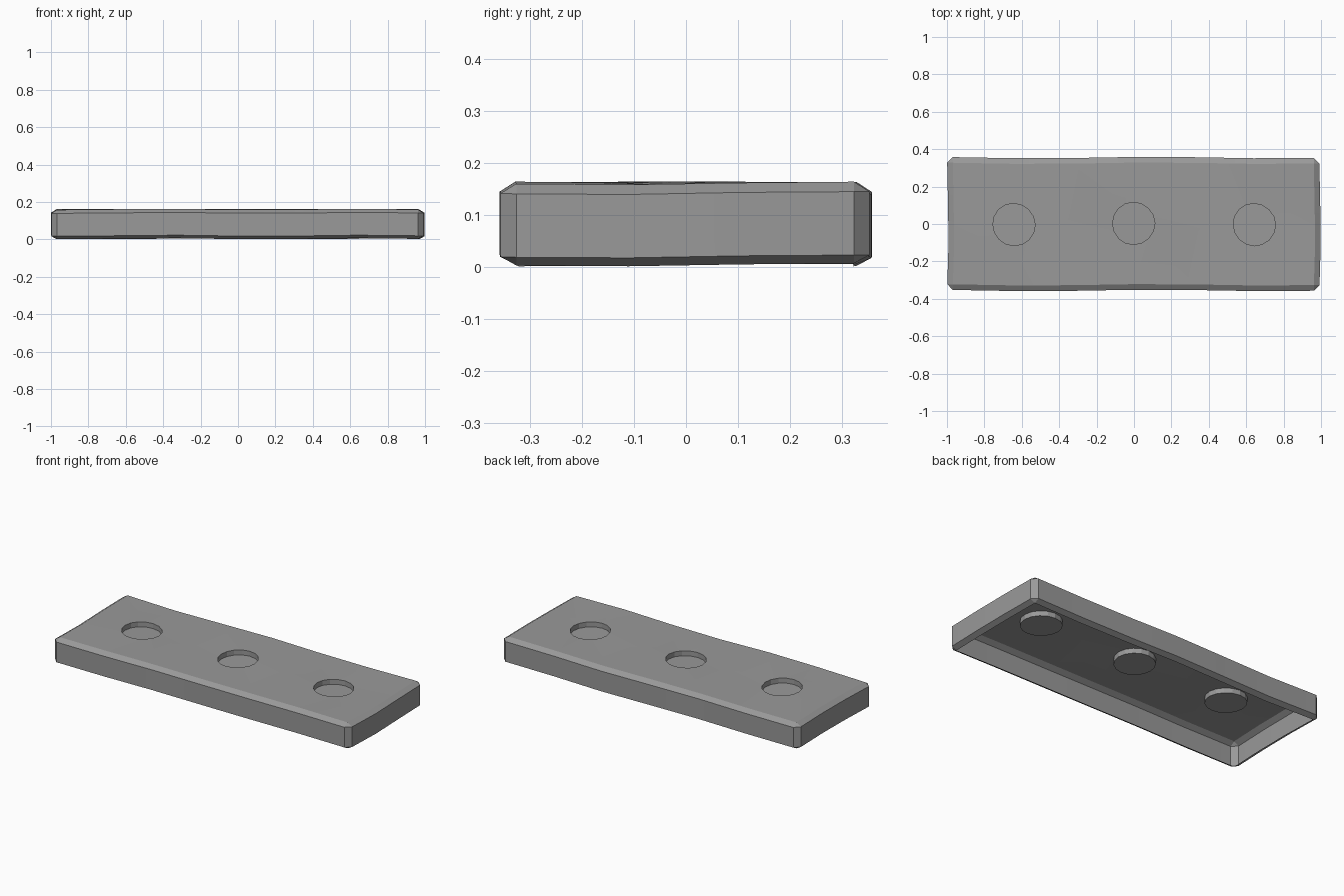
import bpy
import bmesh
from math import cos, sin, pi
from mathutils import Vector

old = bpy.data.objects.get("Cube")
if old:
    bpy.data.objects.remove(old, do_unlink=True)

HALF_X, HALF_Y = 0.995, 0.355
BEVEL = 0.03
HOLE_RADIUS, HOLE_DEPTH, HOLE_SIDES = 0.113, 0.03, 16


def outline(inset):
    """Rectangle with cut corners, its sides split into short spans."""
    x, y = HALF_X - inset, HALF_Y - inset
    cx, cy = HALF_X - BEVEL, HALF_Y - BEVEL
    corners = [(-cx, -y), (cx, -y), (x, -cy), (x, cy),
               (cx, y), (-cx, y), (-x, cy), (-x, -cy)]
    if inset:
        corners = [(-x, -y), (x, -y), (x, -y), (x, y),
                   (x, y), (-x, y), (-x, y), (-x, -y)]
    spans = [6, 1, 3, 1] * 2
    points = []
    for i, n in enumerate(spans):
        a, b = Vector(corners[i]), Vector(corners[(i + 1) % len(corners)])
        points += [a.lerp(b, k / n) for k in range(n)]
    return points


def loop_edges(bm, verts):
    pairs = zip(verts, verts[1:] + verts[:1])
    return [bm.edges.get(p) or bm.edges.new(p) for p in pairs]


def wobble(co):
    """Slight hand-worn unevenness."""
    return Vector((0.004 * sin(9 * co.y + 2),
                   0.004 * sin(5 * co.x + 1),
                   0.003 * sin(6 * co.x + 7 * co.y)))


bm = bmesh.new()

# Bevelled walls, open underneath
rings = []
for inset, z in [(BEVEL, 0.004), (0, 0.02), (0, 0.142), (BEVEL, 0.161)]:
    rings.append([bm.verts.new((p.x, p.y, z)) for p in outline(inset)])
for low, high in zip(rings, rings[1:]):
    count = len(low)
    for i in range(count):
        j = (i + 1) % count
        bm.faces.new((low[i], low[j], high[j], high[i]))
bmesh.ops.remove_doubles(bm, verts=rings[0] + rings[-1], dist=0.0001)
top_edges = [e for e in bm.edges if all(v.co.z > 0.16 for v in e.verts)]

# Three shallow round cups
for x in (-0.645, -0.005, 0.64):
    ring_xy = [(x + HOLE_RADIUS * cos(2 * pi * k / HOLE_SIDES),
                HOLE_RADIUS * sin(2 * pi * k / HOLE_SIDES))
               for k in range(HOLE_SIDES)]
    rim = [bm.verts.new((px, py, 0.161)) for px, py in ring_xy]
    base = [bm.verts.new((px, py, 0.161 - HOLE_DEPTH)) for px, py in ring_xy]
    top_edges += loop_edges(bm, rim)
    for i in range(HOLE_SIDES):
        j = (i + 1) % HOLE_SIDES
        bm.faces.new((rim[i], rim[j], base[j], base[i]))
    bm.faces.new(base)

# Top plate around the cups
bmesh.ops.triangle_fill(bm, use_beauty=True, edges=top_edges, normal=(0, 0, 1))
for v in bm.verts:
    v.co += wobble(v.co)
bmesh.ops.recalc_face_normals(bm, faces=bm.faces[:])
# Keep the plate facing up
plate = max(bm.faces, key=lambda f: f.calc_center_median().z)
if plate.normal.z < 0:
    bmesh.ops.reverse_faces(bm, faces=bm.faces[:])

mesh = bpy.data.meshes.new("plate_with_cups")
bm.to_mesh(mesh)
bm.free()
plate_object = bpy.data.objects.new("plate_with_cups", mesh)
bpy.context.collection.objects.link(plate_object)

grey = bpy.data.materials.new("mid_grey")
grey.use_nodes = True
colour = (0.32, 0.32, 0.32, 1)
grey.diffuse_color = colour
grey.node_tree.nodes["Principled BSDF"].inputs["Base Color"].default_value = colour
mesh.materials.append(grey)

bpy.context.view_layer.objects.active = plate_object
plate_object.select_set(True)
bpy.ops.object.shade_smooth_by_angle(angle=0.3)
